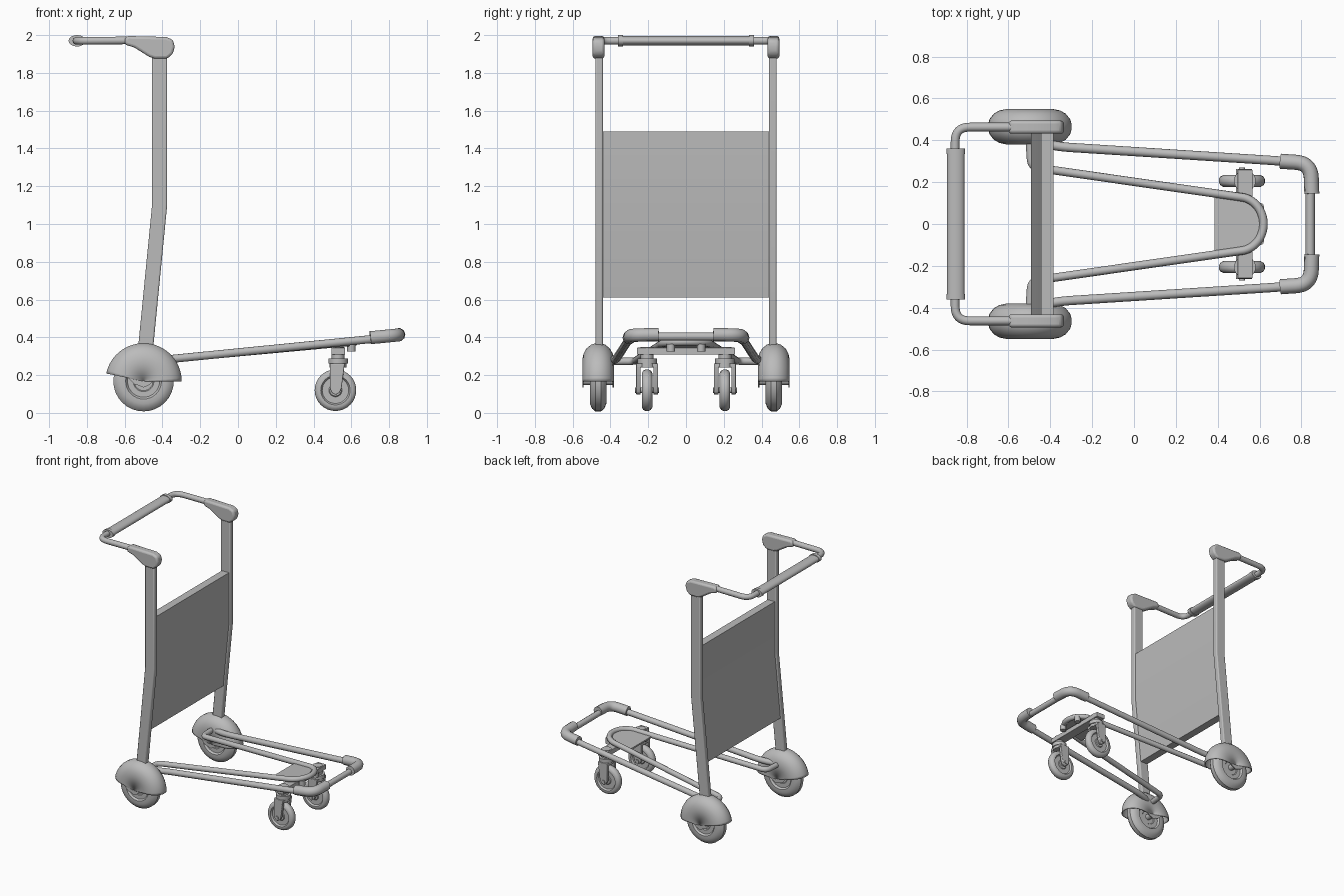
import bpy, bmesh, math
from mathutils import Vector

if "Cube" in bpy.data.objects:
    bpy.data.objects.remove(bpy.data.objects["Cube"], do_unlink=True)

grey = bpy.data.materials.new("plain grey")
grey.use_nodes = True
grey.diffuse_color = (0.5, 0.5, 0.5, 1)
grey.node_tree.nodes["Principled BSDF"].inputs["Base Color"].default_value = (0.5, 0.5, 0.5, 1)


def add(name, mesh, angle=35):
    mesh.materials.clear()
    mesh.materials.append(grey)
    for p in mesh.polygons:
        p.use_smooth = True
    mesh.set_sharp_from_angle(angle=math.radians(angle))
    ob = bpy.data.objects.new(name, mesh)
    bpy.context.collection.objects.link(ob)
    return ob


def finish(name, bm, angle=35):
    bmesh.ops.recalc_face_normals(bm, faces=bm.faces)
    mesh = bpy.data.meshes.new(name)
    bm.to_mesh(mesh)
    bm.free()
    return add(name, mesh, angle)


def lathe(name, profile, centre, axis="Y", sweep=360, steps=32):
    """Spin (offset along axis, radius) points around the Y or Z axis."""
    bm = bmesh.new()
    vs = [bm.verts.new((r, a, 0) if axis == "Y" else (r, 0, a)) for a, r in profile]
    es = [bm.edges.new(pair) for pair in zip(vs, vs[1:])]
    bmesh.ops.spin(bm, geom=vs + es, cent=(0, 0, 0), steps=steps, angle=-math.radians(sweep),
                   axis=(0, 1, 0) if axis == "Y" else (0, 0, 1))
    bmesh.ops.remove_doubles(bm, verts=bm.verts, dist=1e-5)
    ob = finish(name, bm)
    ob.location = centre
    return ob


def rod(name, r, half, centre, axis="Y", steps=24):
    return lathe(name, [(-half, 0), (-half, r), (half, r), (half, 0)], centre, axis, 360, steps)


def prism(name, outline, y, width, bevel=0.0):
    """Extrude an XZ outline along Y, centred on y."""
    bm = bmesh.new()
    f = bm.faces.new([bm.verts.new((x, y - width / 2, z)) for x, z in outline])
    new = bmesh.ops.extrude_face_region(bm, geom=[f])["geom"]
    bmesh.ops.translate(bm, vec=(0, width, 0), verts=[v for v in new if isinstance(v, bmesh.types.BMVert)])
    ob = finish(name, bm)
    if bevel:
        m = ob.modifiers.new("soft edges", "BEVEL")
        m.width, m.segments, m.limit_method = bevel, 3, "ANGLE"
    return ob


def rounded(points, radius):
    """Round the inner corners of a path."""
    pts = [Vector(p) for p in points]
    out = [pts[0]]
    for a, b, c in zip(pts, pts[1:], pts[2:]):
        p = b + (a - b).normalized() * min(radius, (a - b).length * 0.49)
        q = b + (c - b).normalized() * min(radius, (c - b).length * 0.49)
        out += [p.lerp(b, t / 8).lerp(b.lerp(q, t / 8), t / 8) for t in range(9)]
    return out + [pts[-1]]


def tube(name, points, r, corner=0.05):
    path = rounded(points, corner)
    cu = bpy.data.curves.new(name, "CURVE")
    cu.dimensions = "3D"
    cu.bevel_depth, cu.bevel_resolution, cu.use_fill_caps = r, 3, True
    sp = cu.splines.new("POLY")
    sp.points.add(len(path) - 1)
    for p, co in zip(sp.points, path):
        p.co = (*co, 1)
    tmp = bpy.data.objects.new(name + "_path", cu)
    bpy.context.collection.objects.link(tmp)
    mesh = bpy.data.meshes.new_from_object(tmp.evaluated_get(bpy.context.evaluated_depsgraph_get()))
    bpy.data.objects.remove(tmp, do_unlink=True)
    return add(name, mesh, 50)


def deck(x):
    """Height of the sloping base frame."""
    return 0.288 + (x + 0.33) * 0.092


def post_x(z):
    return -0.415 - max(0, 1.1 - z) * 0.098


def bent_strip(z0, z1, w):
    zs = (z0, 1.1, z1)
    return [(post_x(z) - w / 2, z) for z in zs] + [(post_x(z) + w / 2, z) for z in reversed(zs)]


# Back panel between the posts
prism("back_panel", bent_strip(0.61, 1.49, 0.06), 0, 0.9)

for side, s in (("left", 1), ("right", -1)):
    # Upright post with handle bracket
    prism(side + "_post", bent_strip(0.3, 1.92, 0.08), s * 0.46, 0.04, 0.008)
    bracket = [(-0.6, 1.95), (-0.55, 1.935), (-0.47, 1.885), (-0.44, 1.875), (-0.375, 1.875), (-0.345, 1.9),
               (-0.335, 1.94), (-0.345, 1.975), (-0.38, 1.99), (-0.58, 1.995), (-0.6, 1.985)]
    prism(side + "_handle_bracket", bracket, s * 0.463, 0.062, 0.014)

    # Rear wheel with hub and axle
    y = s * 0.465
    tyre = [(-0.025, 0), (-0.025, 0.05), (-0.03, 0.055), (-0.03, 0.085), (-0.043, 0.095), (-0.043, 0.12),
            (-0.033, 0.145), (-0.015, 0.16)]
    lathe(side + "_rear_wheel", tyre + [(-a, r) for a, r in reversed(tyre)], (-0.5, y, 0.168))
    rod(side + "_axle", 0.022, 0.078, (-0.5, y, 0.17))

    # Hollow rounded fender with a scalloped lower edge
    half = [(-0.081, 0.005), (-0.081, 0.115), (-0.075, 0.145), (-0.06, 0.172), (-0.035, 0.192), (-0.012, 0.199)]
    shell = lathe(side + "_fender", half + [(-a, r) for a, r in reversed(half)], (-0.5, y, 0.167), sweep=168)
    m = shell.modifiers.new("thickness", "SOLIDIFY")
    m.thickness, m.offset = 0.006, 0
    flap = [(-0.6, 0.2), (-0.575, 0.18), (-0.55, 0.152), (-0.525, 0.145), (-0.5, 0.135), (-0.475, 0.145),
            (-0.45, 0.165), (-0.4, 0.167), (-0.4, 0.22), (-0.6, 0.22)]
    for o in (-0.08, 0.08):
        prism(side + "_fender_flap", flap, y + o, 0.007)

    # Front caster: wheel, stem, collars and fork
    y = s * 0.206
    tread = [(-0.02, 0), (-0.02, 0.03), (-0.015, 0.035), (-0.015, 0.07), (-0.028, 0.078), (-0.028, 0.09),
             (-0.02, 0.104), (-0.008, 0.11)]
    lathe(side + "_caster_wheel", tread + [(-a, r) for a, r in reversed(tread)], (0.516, y, 0.12))
    rod(side + "_caster_stem", 0.034, 0.05, (0.53, y, 0.3), "Z")
    rod(side + "_caster_collar", 0.052, 0.014, (0.53, y, 0.275), "Z")
    rod(side + "_fork_crown", 0.045, 0.012, (0.53, y, 0.252), "Z")
    arm = [(0.487, 0.262), (0.487, 0.13), (0.497, 0.106), (0.516, 0.095), (0.537, 0.106), (0.548, 0.13), (0.565, 0.262)]
    for o in (-0.046, 0.046):
        prism(side + "_fork_arm", arm, y + o, 0.024, 0.005)
    prism(side + "_fork_bridge", [(0.487, 0.242), (0.565, 0.242), (0.565, 0.262), (0.487, 0.262)], y, 0.1)
    rod(side + "_caster_axle", 0.014, 0.064, (0.516, y, 0.12))

    # Corner bumper on the base frame
    tube(side + "_bumper", [(0.7, s * 0.3, 0.398), (0.845, s * 0.29, 0.412), (0.85, s * 0.145, 0.414)], 0.036, 0.13)

    # Bolt under the platform
    rod(side + "_platform_bolt", 0.022, 0.02, (0.6, s * 0.08, 0.345), "Z", 12)

    # Handle collar
    rod(side + "_grip_collar", 0.03, 0.013, (-0.852, s * 0.347, 1.97)).scale.x = 1.5

# Handle tube and padded grip
tube("handle_tube", [(-0.55, 0.463, 1.972), (-0.855, 0.463, 1.97), (-0.855, -0.463, 1.97), (-0.55, -0.463, 1.972)],
     0.021, 0.07)
rod("handle_grip", 0.025, 0.34, (-0.852, 0, 1.97)).scale.x = 1.65

# Outer base frame, its ends running into the fenders
frame = [(-0.5, 0.42, 0.272), (-0.4, 0.372, 0.281), (0.72, 0.3, 0.392), (0.842, 0.285, 0.404)]
tube("outer_frame", frame + [(x, -y, z) for x, y, z in reversed(frame)], 0.022, 0.1)

# Inner U-shaped rail with ends turned outwards
rail = [(-0.5, 0.42, deck(-0.5)), (-0.49, 0.272, deck(-0.49)), (0.5, 0.13, deck(0.5))]
arc = [(0.5 + 0.12 * math.sin(t), 0.13 * math.cos(t), deck(0.5 + 0.12 * math.sin(t)))
       for t in [math.pi * i / 12 for i in range(1, 12)]]
tube("inner_rail", rail + arc + [(x, -y, z) for x, y, z in reversed(rail)], 0.02, 0.04)

# Platform filling the nose of the rail, and caster crossbar
bm = bmesh.new()
outline = [(0.385, -0.14), (0.5, -0.125)] + [(x, -y) for x, y, z in arc] + [(0.5, 0.125), (0.385, 0.14)]
face = bm.faces.new([bm.verts.new((x, y, deck(x) - 0.012)) for x, y in outline])
top = bmesh.ops.extrude_face_region(bm, geom=[face])["geom"]
bmesh.ops.translate(bm, vec=(0, 0, 0.012), verts=[v for v in top if isinstance(v, bmesh.types.BMVert)])
finish("nose_platform", bm)
prism("caster_crossbar", [(0.495, 0.308), (0.567, 0.308), (0.567, 0.345), (0.495, 0.345)], 0, 0.52, 0.004)
